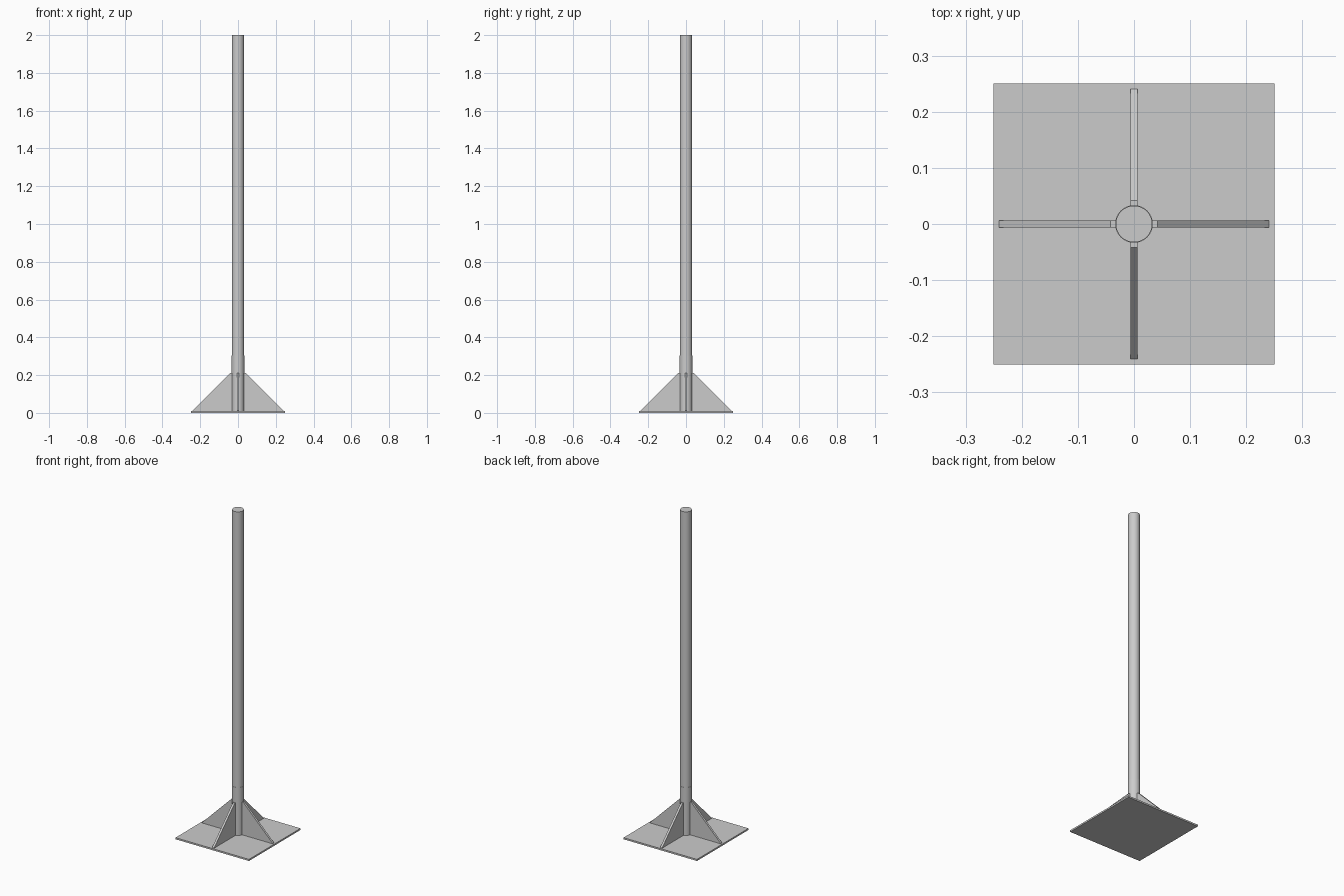
import bpy, bmesh, math
from mathutils import Matrix

if "Cube" in bpy.data.objects:
    bpy.data.objects.remove(bpy.data.objects["Cube"])


def cylinder(name, radius, z0, z1):
    bpy.ops.mesh.primitive_cylinder_add(vertices=48, radius=radius, depth=z1 - z0,
                                        location=(0, 0, (z0 + z1) / 2))
    ob = bpy.context.object
    ob.name = name
    bpy.ops.object.shade_smooth_by_angle()
    return ob


def gusset(name, angle, thickness=0.013):
    # triangular rib profile in the xz plane, extruded and turned around the pole
    profile = [(0.025, 0.008), (0.241, 0.008), (0.241, 0.012), (0.042, 0.21), (0.025, 0.21)]
    bm = bmesh.new()
    face = bm.faces.new([bm.verts.new((x, -thickness / 2, z)) for x, z in profile])
    ext = bmesh.ops.extrude_face_region(bm, geom=[face])
    moved = [g for g in ext["geom"] if isinstance(g, bmesh.types.BMVert)]
    bmesh.ops.translate(bm, verts=moved, vec=(0, thickness, 0))
    bmesh.ops.recalc_face_normals(bm, faces=bm.faces)
    bmesh.ops.transform(bm, matrix=Matrix.Rotation(angle, 4, 'Z'), verts=bm.verts)
    mesh = bpy.data.meshes.new(name)
    bm.to_mesh(mesh)
    bm.free()
    bpy.context.collection.objects.link(bpy.data.objects.new(name, mesh))


# square base plate
bpy.ops.mesh.primitive_cube_add(size=1, location=(0, 0, 0.005))
plate = bpy.context.object
plate.name = "base_plate"
plate.scale = (0.5, 0.5, 0.01)

# pole and the close-fitting sleeve around its foot
cylinder("pole", 0.0325, 0.005, 2.0)
cylinder("pole_sleeve", 0.0335, 0.005, 0.305)

# four stiffening ribs
for i, side in enumerate(("right", "back", "left", "front")):
    gusset("gusset_" + side, i * math.pi / 2)
